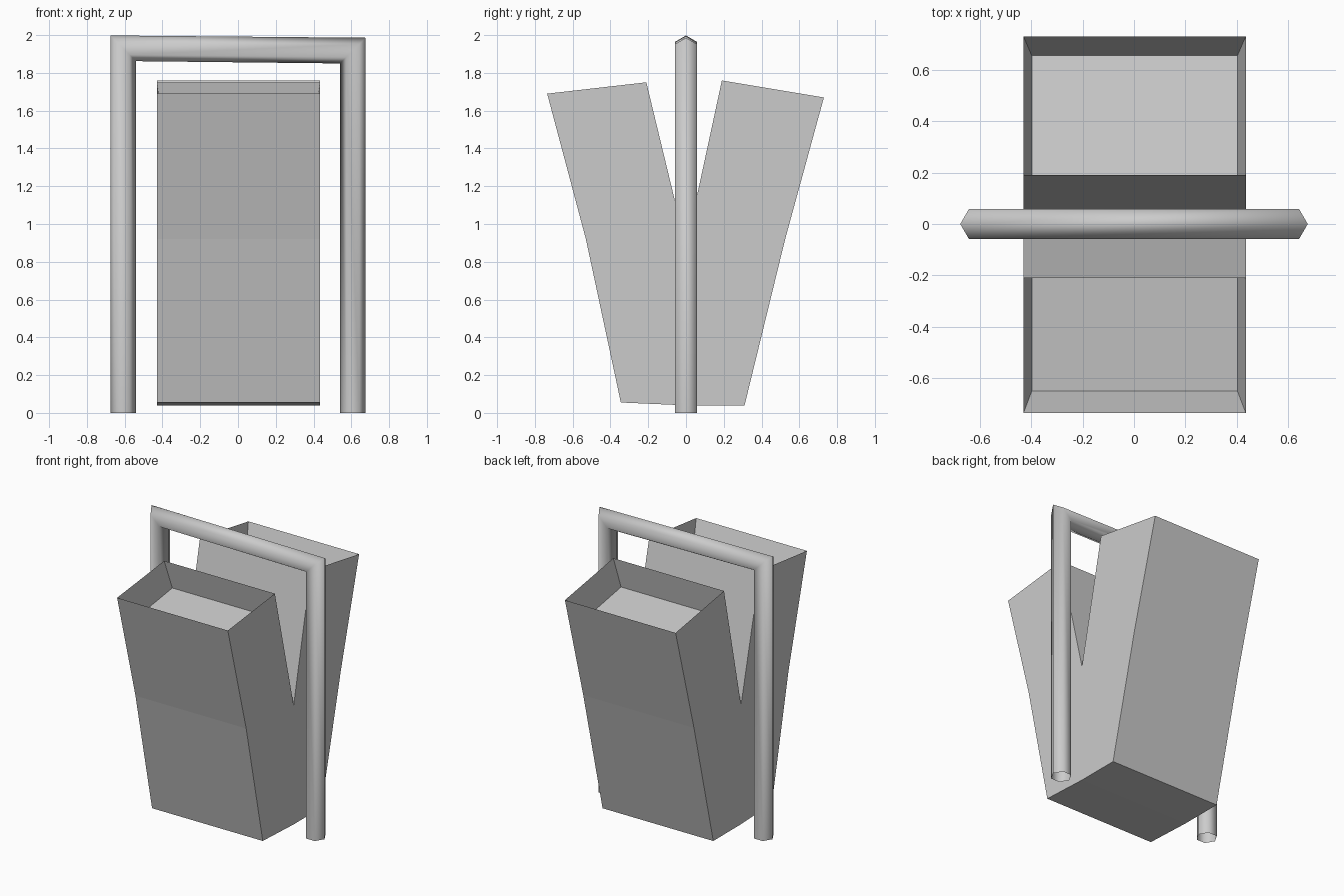
import bpy, bmesh
from math import cos, sin, radians

cube = bpy.data.objects.get("Cube")
if cube:
    bpy.data.objects.remove(cube, do_unlink=True)

grey = bpy.data.materials.new("light grey metal")
grey.use_nodes = True
grey.diffuse_color = (0.6, 0.6, 0.6, 1)
grey.node_tree.nodes["Principled BSDF"].inputs["Base Color"].default_value = (0.6, 0.6, 0.6, 1)


def add_object(name, bm):
    mesh = bpy.data.meshes.new(name)
    bmesh.ops.recalc_face_normals(bm, faces=bm.faces)
    bm.to_mesh(mesh)
    bm.free()
    mesh.materials.append(grey)
    obj = bpy.data.objects.new(name, mesh)
    bpy.context.collection.objects.link(obj)
    return obj


def ring_faces(bm, a, b, skip=()):
    """Join two matching closed loops with quads."""
    for i in range(len(a)):
        if i not in skip:
            j = (i + 1) % len(a)
            bm.faces.new((a[i], a[j], b[j], b[i]))


# Twin bin body: V-shaped side profile (y, z) spanning the width
LEFT, RIGHT = 0.435, -0.43
profile = [(-0.345, 0.055), (0, 0.04), (0.31, 0.04), (0.525, 0.92), (0.73, 1.67),
           (0.19, 1.76), (0, 0.88), (-0.21, 1.75), (-0.735, 1.69), (-0.53, 0.92)]
bm = bmesh.new()
sides = [[bm.verts.new((x, y, z)) for y, z in profile] for x in (RIGHT, LEFT)]
BACK_RIM, FRONT_RIM = 4, 7
ring_faces(bm, *sides, skip=(BACK_RIM, FRONT_RIM))
for side in sides:
    bm.faces.new(side)

# Shallow tapered trays sunk into both open tops
trays = {BACK_RIM: ((0.655, 1.46), (0.15, 1.55)),
         FRONT_RIM: ((-0.165, 1.55), (-0.65, 1.48))}
for i, (first, second) in trays.items():
    rim = [sides[0][i], sides[0][i + 1], sides[1][i + 1], sides[1][i]]
    spots = [(RIGHT, first), (RIGHT, second), (LEFT, second), (LEFT, first)]
    floor = [bm.verts.new((x * 0.925, y, z)) for x, (y, z) in spots]
    ring_faces(bm, rim, floor)
    bm.faces.new(floor)
add_object("twin_bin_body", bm)

# Hoop frame: open hexagonal tube with mitred corners
R, X, TOP = 0.068, 0.608, 1.93
stations = [(-X, 0, -1, 0), (-X, TOP, -1, 1), (X, TOP - 0.012, 1, 1), (X, 0, 1, 0)]
bm = bmesh.new()
rings = []
for x, z, out_x, out_z in stations:
    ring = []
    for k in range(6):
        u, y = R * cos(radians(60 * k)), R * sin(radians(60 * k))
        ring.append(bm.verts.new((x + u * out_x, y, z + u * out_z)))
    rings.append(ring)
for a, b in zip(rings, rings[1:]):
    ring_faces(bm, a, b)
frame = add_object("hoop_frame", bm)
for face in frame.data.polygons:
    face.use_smooth = True
